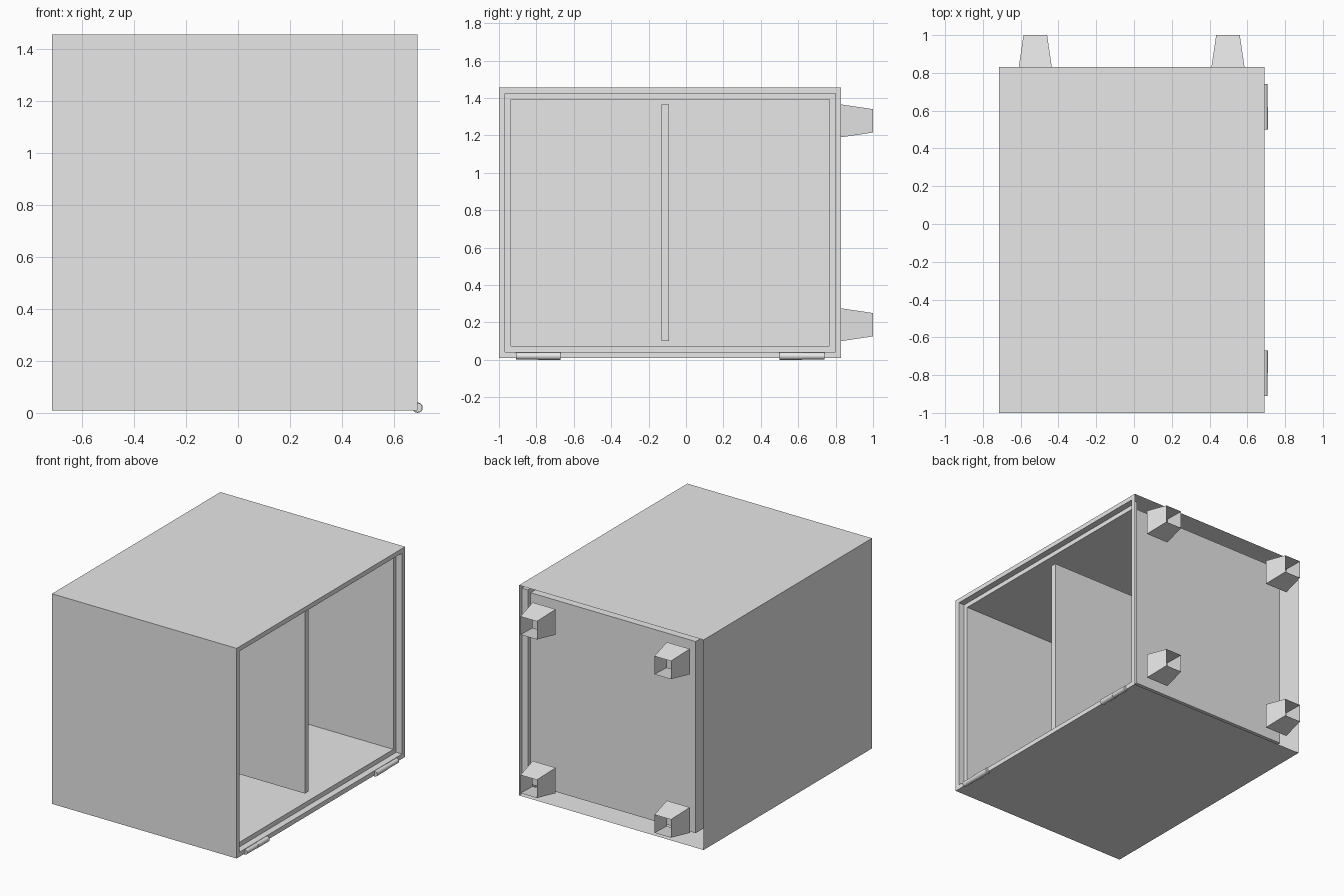
import bpy, bmesh
from mathutils import Matrix, Vector

if "Cube" in bpy.data.objects:
    bpy.data.objects.remove(bpy.data.objects["Cube"], do_unlink=True)

grey = bpy.data.materials.new("plain grey")
grey.use_nodes = True
grey.diffuse_color = (0.8, 0.8, 0.8, 1)
grey.node_tree.nodes["Principled BSDF"].inputs["Base Color"].default_value = (0.8, 0.8, 0.8, 1)


def finish(bm, name):
    mesh = bpy.data.meshes.new(name)
    bm.to_mesh(mesh)
    bm.free()
    mesh.materials.append(grey)
    obj = bpy.data.objects.new(name, mesh)
    bpy.context.collection.objects.link(obj)
    return obj


def box(low, high):
    low, high = Vector(low), Vector(high)
    bm = bmesh.new()
    bmesh.ops.create_cube(bm, size=1, matrix=Matrix.Translation((low + high) / 2)
                          @ Matrix.Diagonal((high - low).to_4d()))
    bm.normal_update()
    return bm


def facing(bm, axis):
    return [f for f in bm.faces if f.normal.dot(Vector(axis)) > 0.9]


# Cabinet: thin shell with a rebated opening and cavity, open at its base
LIP, FLOOR_X, OPEN_X = 0.045, -0.61, 0.69
cabinet = box((-0.715, -1, 0.01), (OPEN_X, 0.83, 1.455))
base = facing(cabinet, (0, 1, 0))
mouth = facing(cabinet, (1, 0, 0))[0]
for depth in (LIP, OPEN_X - LIP - FLOOR_X):
    bmesh.ops.inset_individual(cabinet, faces=[mouth], thickness=LIP)
    mouth = bmesh.ops.extrude_discrete_faces(cabinet, faces=[mouth])["faces"][0]
    bmesh.ops.translate(cabinet, verts=mouth.verts, vec=(-depth, 0, 0))
bmesh.ops.delete(cabinet, geom=base, context="FACES")
finish(cabinet, "cabinet")

# Shelf
finish(box((FLOOR_X, -0.13, 0.10), (0.60, -0.09, 1.365)), "shelf")

# Feet: hollow tapered tubes
for side, x in (("right", -0.5225), ("left", 0.4975)):
    for level, z in (("lower", 0.1875), ("upper", 1.2775)):
        foot = box((x - 0.0875, 0.83, z - 0.0875), (x + 0.0875, 1, z + 0.0875))
        tip = facing(foot, (0, 1, 0))
        bmesh.ops.scale(foot, verts=tip[0].verts, vec=(0.714, 1, 0.714),
                        space=Matrix.Translation((-x, 0, -z)))
        ends = tip + facing(foot, (0, -1, 0))
        bmesh.ops.delete(foot, geom=ends, context="FACES_ONLY")
        finish(foot, f"{level}_{side}_foot")

# Hinges: two barrel halves each, mirrored about the opening's middle
MIDDLE = -0.085
for name, side in (("top", -1), ("bottom", 1)):
    for part, offset, radius in (("inner", 0.645, 0.02), ("outer", 0.765, 0.018)):
        barrel = bmesh.new()
        place = (Matrix.Translation((OPEN_X, MIDDLE + side * offset, 0.02))
                 @ Matrix.Rotation(1.5708, 4, "X"))
        bmesh.ops.create_cone(barrel, cap_ends=True, segments=16, radius1=radius,
                              radius2=radius, depth=0.12, matrix=place)
        obj = finish(barrel, f"{name}_hinge_{part}_barrel")
        bpy.ops.object.select_all(action="DESELECT")
        obj.select_set(True)
        bpy.context.view_layer.objects.active = obj
        bpy.ops.object.shade_smooth_by_angle()
